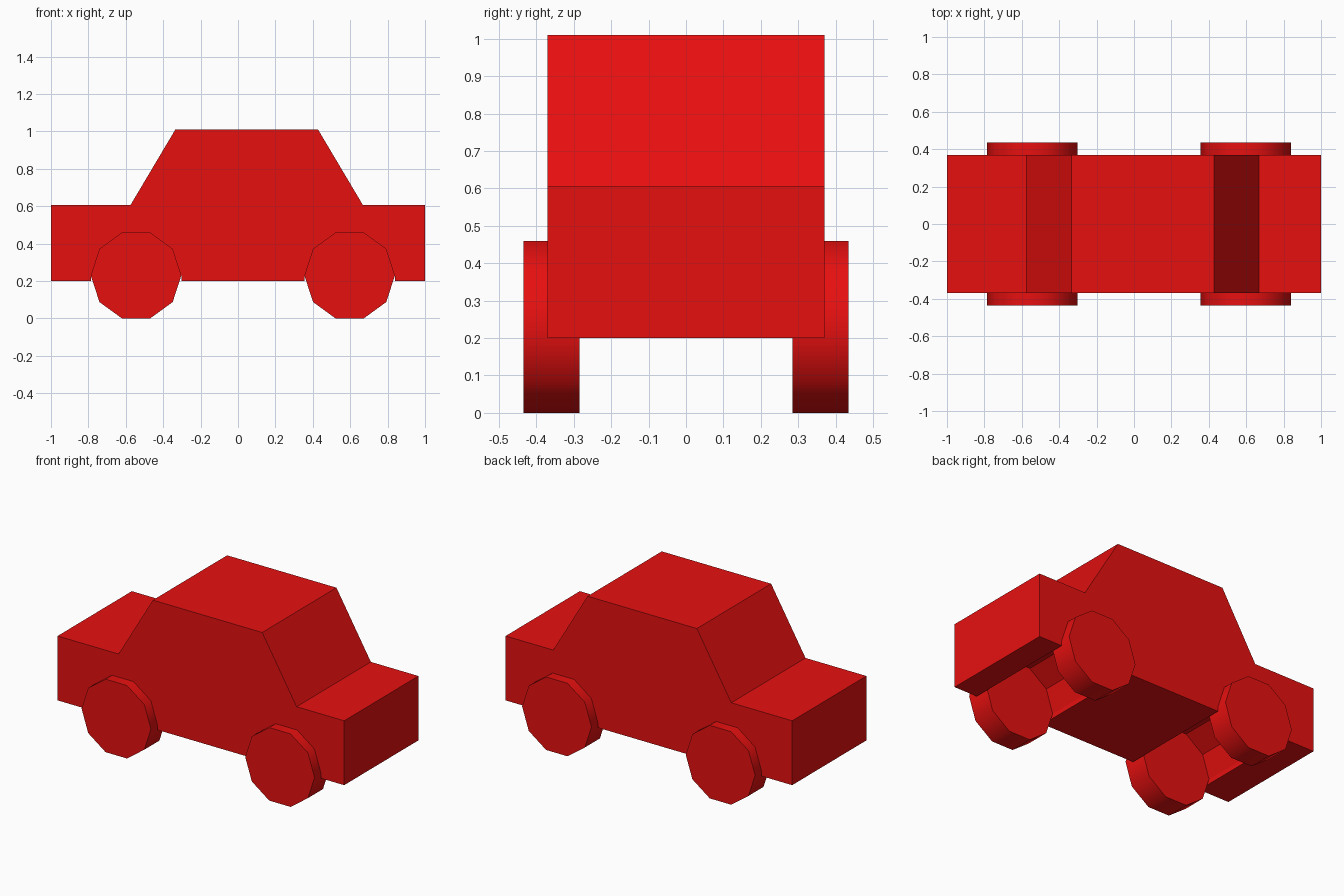
import bpy, bmesh
from math import cos, sin, pi, radians

if "Cube" in bpy.data.objects:
    bpy.data.objects.remove(bpy.data.objects["Cube"])

SIDES, RADIUS, HUB_Z = 10, 0.242, 0.23
AXLES = {"rear": -0.545, "front": 0.597}

red = bpy.data.materials.new("red_paint")
red.diffuse_color = (0.8, 0.005, 0.005, 1)
red.use_nodes = True
red.node_tree.nodes["Principled BSDF"].inputs["Base Color"].default_value = red.diffuse_color


def extrude_profile(name, points, y0, y1):
    """Extrude an (x, z) outline from y0 to y1 as a closed solid."""
    bm = bmesh.new()
    face = bm.faces.new([bm.verts.new((x, y0, z)) for x, z in points])
    ext = bmesh.ops.extrude_face_region(bm, geom=[face], use_keep_orig=True)
    moved = [v for v in ext["geom"] if isinstance(v, bmesh.types.BMVert)]
    bmesh.ops.translate(bm, vec=(0, y1 - y0, 0), verts=moved)
    bmesh.ops.recalc_face_normals(bm, faces=bm.faces)
    mesh = bpy.data.meshes.new(name)
    bm.to_mesh(mesh)
    bm.free()
    mesh.materials.append(red)
    obj = bpy.data.objects.new(name, mesh)
    bpy.context.collection.objects.link(obj)
    return obj


def rim(cx, count):
    """Decagon points starting at the right-hand corner."""
    return [(cx + RADIUS * cos(2 * pi * i / SIDES),
             HUB_Z + RADIUS * sin(2 * pi * i / SIDES)) for i in range(count)]


# Body: car silhouette with wheel arches cut into the underside
outline = [(-1, 0.2), (-1, 0.606), (-0.575, 0.606), (-0.335, 1.01),
           (0.428, 1.01), (0.668, 0.606), (1, 0.606), (1, 0.2)]
for cx in (AXLES["front"], AXLES["rear"]):
    outline += [(cx + RADIUS, 0.2)] + rim(cx, SIDES // 2 + 1) + [(cx - RADIUS, 0.2)]
extrude_profile("body", outline, -0.37, 0.37)

# Wheels: four ten-sided discs with smooth treads
for end, cx in AXLES.items():
    for side, s in (("right", -1), ("left", 1)):
        wheel = extrude_profile(f"{end}_{side}_wheel", rim(cx, SIDES), s * 0.285, s * 0.435)
        bpy.ops.object.select_all(action='DESELECT')
        wheel.select_set(True)
        bpy.context.view_layer.objects.active = wheel
        bpy.ops.object.shade_smooth_by_angle(angle=radians(40))
